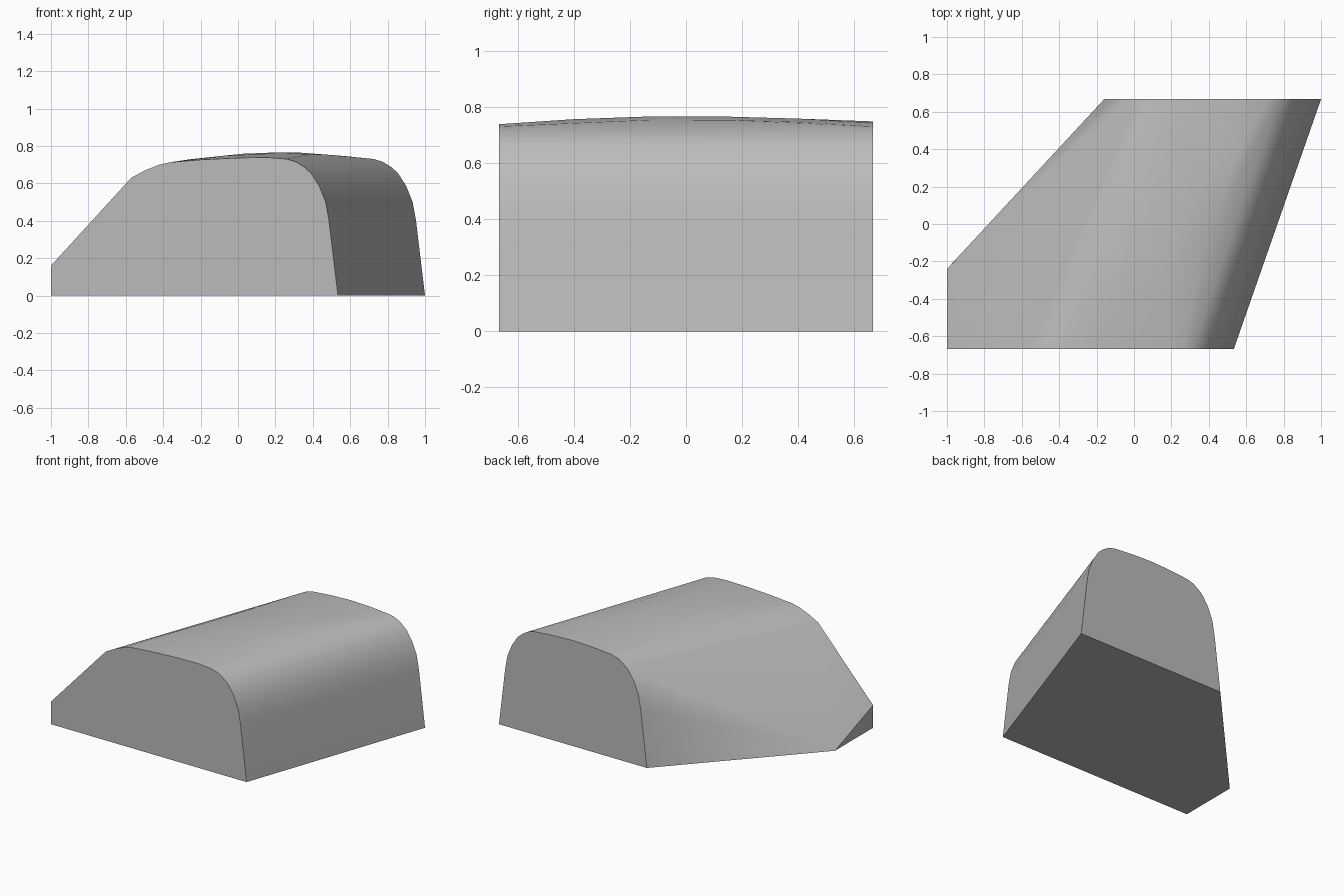
import bpy
import bmesh
import math

cube = bpy.data.objects.get("Cube")
if cube:
    bpy.data.objects.remove(cube, do_unlink=True)

grey = bpy.data.materials.new("light_grey")
grey.use_nodes = True
colour = (0.5, 0.5, 0.5, 1)
grey.diffuse_color = colour
grey.node_tree.nodes["Principled BSDF"].inputs["Base Color"].default_value = colour

HALF = 0.667
# Rounded shoulder: distance inward from the side edge, and height
SHOULDER = [(0, 0), (0.018, 0.15), (0.036, 0.3), (0.048, 0.4), (0.066, 0.5), (0.1, 0.585),
            (0.145, 0.655), (0.185, 0.69), (0.225, 0.715), (0.275, 0.73)]


def right_edge(y):
    return 0.767 + 0.349 * y


def section(y, outline):
    return [(x, y, z) for x, z in outline]


# Front end: rounded on one side, sloped off on the other
front = [(right_edge(-HALF) - d, z) for d, z in SHOULDER]
front += [(0.16, 0.738), (0, 0.736), (-0.2, 0.726), (-0.36, 0.713), (-0.42, 0.7),
          (-0.5, 0.668), (-0.57, 0.63), (-1, 0.16), (-1, 0)]
points = section(-HALF, front)

# Back end: symmetrical arch
middle = 0.42
arch = [(right_edge(HALF) - d, z) for d, z in SHOULDER]
arch += [(middle + 0.15, 0.743), (middle, 0.748)]
points += section(HALF, arch + [(2 * middle - x, z) for x, z in arch])

# Gentle crown along the roof
for y, top in [(-0.4, 0.756), (-0.12, 0.766), (0.15, 0.765), (0.4, 0.758)]:
    crest = right_edge(y) - 0.5
    points += section(y, [(crest + 0.16, top - 0.012), (crest, top),
                          (crest - 0.2, top - 0.008), (crest - 0.38, top - 0.027)])

# Lower corner where the sloped side is cut back
points.append((-1, -0.24, 0))

# Wrap the sections in one skin
bm = bmesh.new()
for p in points:
    bm.verts.new(p)
bmesh.ops.remove_doubles(bm, verts=bm.verts, dist=0.0005)
hull = bmesh.ops.convex_hull(bm, input=bm.verts)
unused = {v for v in hull["geom_interior"] + hull["geom_unused"]
          if isinstance(v, bmesh.types.BMVert)}
bmesh.ops.delete(bm, geom=list(unused), context="VERTS")
bmesh.ops.dissolve_limit(bm, angle_limit=math.radians(0.2), verts=bm.verts, edges=bm.edges)
bmesh.ops.recalc_face_normals(bm, faces=bm.faces)
mesh = bpy.data.meshes.new("rounded_block")
bm.to_mesh(mesh)
bm.free()
mesh.materials.append(grey)

block = bpy.data.objects.new("rounded_block", mesh)
bpy.context.collection.objects.link(block)
bpy.ops.object.select_all(action="DESELECT")
block.select_set(True)
bpy.context.view_layer.objects.active = block
bpy.ops.object.shade_smooth_by_angle(angle=math.radians(35))
